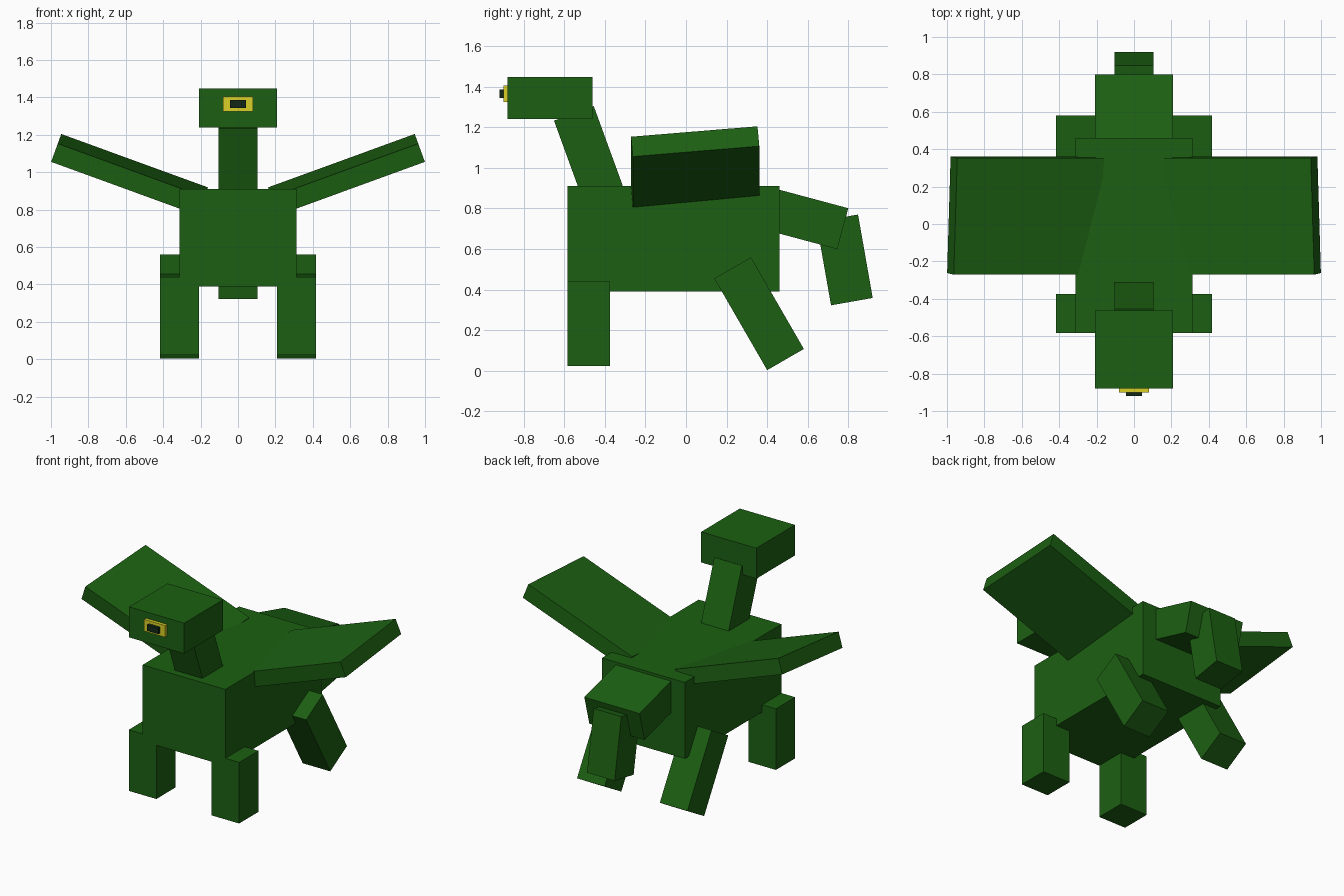
import bpy
from math import radians
from mathutils import Matrix, Vector, Euler

if "Cube" in bpy.data.objects:
    bpy.data.objects.remove(bpy.data.objects["Cube"])

U = 0.1043  # base block unit


def material(name, rgb):
    m = bpy.data.materials.new(name)
    m.diffuse_color = (*rgb, 1)
    m.use_nodes = True
    m.node_tree.nodes["Principled BSDF"].inputs["Base Color"].default_value = m.diffuse_color
    return m


GREEN = material("dark_green", (0.0116, 0.118, 0.006))
YELLOW = material("yellow", (0.70, 0.63, 0.02))
DARK = material("near_black", (0.006, 0.02, 0.008))


def box(name, centre, size, rot=(0, 0, 0), mat=GREEN):
    """Box with its rotation (degrees) and size baked into the mesh."""
    bpy.ops.mesh.primitive_cube_add(size=1)
    ob = bpy.context.object
    ob.name = ob.data.name = name
    turn = Euler([radians(a) for a in rot]).to_matrix().to_4x4()
    ob.data.transform(turn @ Matrix.Diagonal((*size, 1)))
    ob.location = Vector(centre)
    ob.data.materials.append(mat)
    return ob


# Body, neck and head
box("body", (0, -0.062, 0.65), (6 * U, 10 * U, 5 * U))
box("neck", (0, -0.481, 1.072), (2 * U, 2 * U, 4 * U), (20, 0, 0))
box("head", (0, -0.67, 1.344), (4 * U, 4 * U, 2 * U))

# Single eye: yellow plate with a dark pupil in front
box("eye", (0, -0.885, 1.365), (0.16, 0.03, 0.08), mat=YELLOW)
box("pupil", (0, -0.905, 1.365), (0.084, 0.03, 0.042), mat=DARK)

# Two-part drooping tail
box("tail_base", (0, 0.571, 0.754), (4 * U, 4 * U, 2 * U), (-15, 0, 0))
box("tail_tip", (0, 0.781, 0.546), (2 * U, 2 * U, 4 * U), (10, 0, 0))

# Paired legs and wings
for side, s in (("right", 1), ("left", -1)):
    box("front_leg_" + side, (s * 3 * U, -0.479, 0.231), (2 * U, 2 * U, 4 * U))
    box("back_leg_" + side, (s * 3 * U, 0.36, 0.281), (2 * U, 2 * U, 5 * U), (30, 0, 0))
    box("wing_" + side, (s * 0.580, 0.045, 0.987), (8 * U, 6 * U, U), (5, -20 * s, 0))
